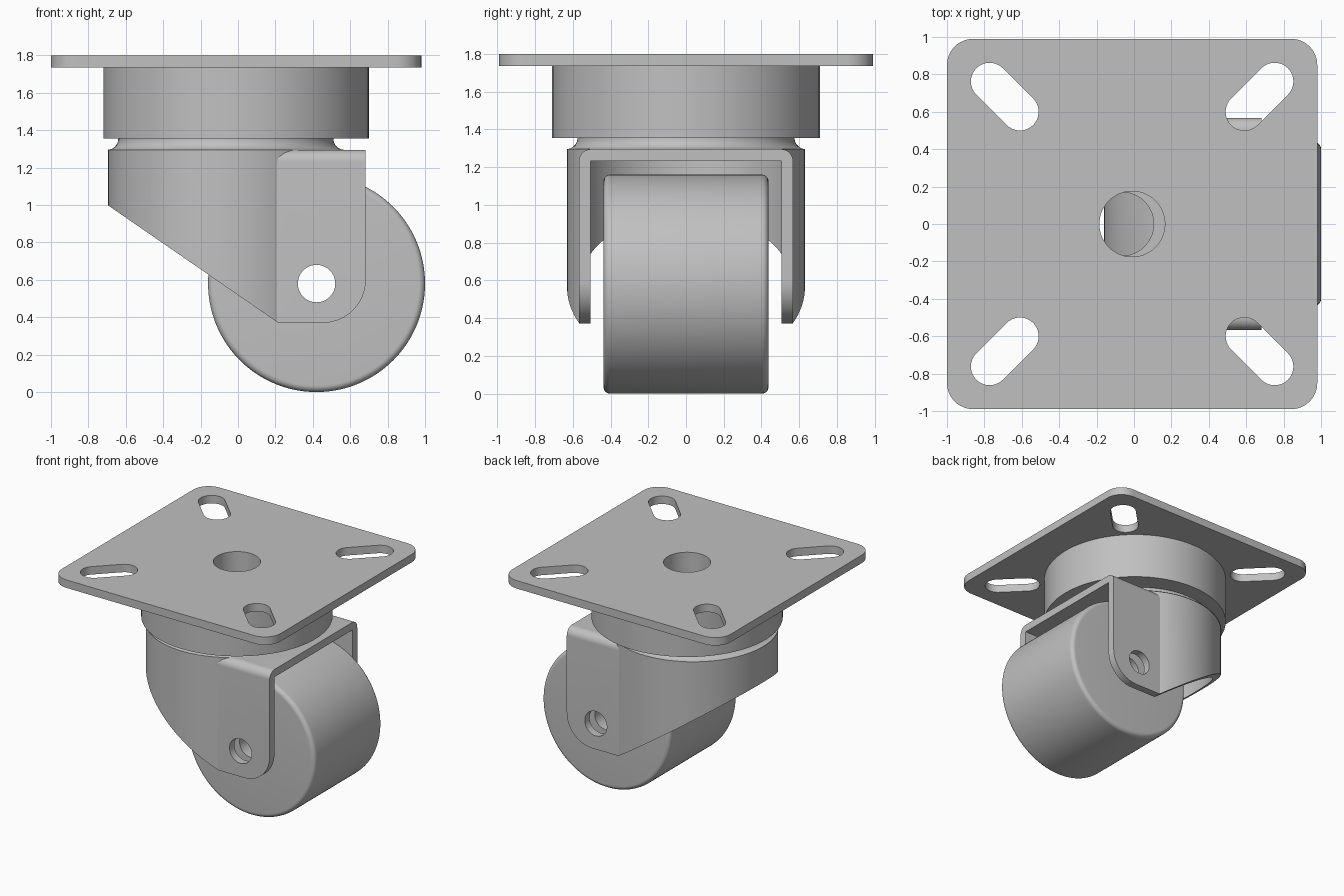
import bpy, bmesh, math
from math import cos, sin, pi

if "Cube" in bpy.data.objects:
    bpy.data.objects.remove(bpy.data.objects["Cube"])

steel = bpy.data.materials.new("plain grey")
steel.diffuse_color = (0.53, 0.53, 0.53, 1)
steel.use_nodes = True
steel.node_tree.nodes["Principled BSDF"].inputs["Base Color"].default_value = steel.diffuse_color

PX = -0.01           # plate and housing centre in x
SX = -0.065          # fork swivel centre in x
WX, WZ = 0.42, 0.58  # wheel axle


def arc(cx, cy, r, a0, a1, n=12):
    return [(cx + r * cos(math.radians(a0 + (a1 - a0) * i / n)),
             cy + r * sin(math.radians(a0 + (a1 - a0) * i / n))) for i in range(n + 1)]


def circle(cx, cy, r, n=96):
    return arc(cx, cy, r, 0, 360, n)[:-1]


def finish(name, bm):
    bmesh.ops.recalc_face_normals(bm, faces=bm.faces)
    me = bpy.data.meshes.new(name)
    bm.to_mesh(me)
    bm.free()
    me.materials.append(steel)
    ob = bpy.data.objects.new(name, me)
    bpy.context.collection.objects.link(ob)
    return ob


def prism(name, pts, axis, lo, hi):
    """Extrude a 2D outline along an axis."""
    place = {'x': lambda a, b, t: (t, a, b),
             'y': lambda a, b, t: (a, t, b),
             'z': lambda a, b, t: (a, b, t)}[axis]
    bm = bmesh.new()
    low = [bm.verts.new(place(a, b, lo)) for a, b in pts]
    top = [bm.verts.new(place(a, b, hi)) for a, b in pts]
    bm.faces.new(low)
    bm.faces.new(top)
    n = len(pts)
    for i in range(n):
        j = (i + 1) % n
        bm.faces.new((low[i], low[j], top[j], top[i]))
    return finish(name, bm)


def lathe(name, profile, place, n=96):
    """Revolve a closed (radius, height) profile into a ring."""
    bm = bmesh.new()
    rings = [[bm.verts.new(place(r * cos(2 * pi * k / n), r * sin(2 * pi * k / n), h))
              for r, h in profile] for k in range(n)]
    m = len(profile)
    for k in range(n):
        a, b = rings[k], rings[(k + 1) % n]
        for i in range(m):
            j = (i + 1) % m
            bm.faces.new((a[i], a[j], b[j], b[i]))
    return finish(name, bm)


def boolean(ob, other, op='DIFFERENCE'):
    mod = ob.modifiers.new(op.lower(), 'BOOLEAN')
    mod.operation, mod.solver, mod.object = op, 'EXACT', other
    bpy.context.view_layer.objects.active = ob
    bpy.ops.object.modifier_apply(modifier=mod.name)
    bpy.data.objects.remove(other)


# Mounting plate with rounded corners, centre hole and four diagonal slots
h, r = 0.99, 0.14
outline = []
for k, (sx, sy) in enumerate([(1, 1), (-1, 1), (-1, -1), (1, -1)]):
    outline += arc(PX + sx * (h - r), sy * (h - r), r, 90 * k, 90 * k + 90)
plate = prism("mounting_plate", outline, 'z', 1.735, 1.80)
boolean(plate, prism("hole_cutter", circle(PX, 0, 0.175), 'z', 1.6, 1.9))
for k in range(4):
    a = 45 + 90 * k
    ca, sa = cos(math.radians(a)), sin(math.radians(a))
    d0, d1 = 0.60 * 2 ** 0.5, 0.762 * 2 ** 0.5
    slot = (arc(PX + d1 * ca, d1 * sa, 0.1, a - 90, a + 90, 20)
            + arc(PX + d0 * ca, d0 * sa, 0.1, a + 90, a + 270, 20))
    boolean(plate, prism("slot_cutter", slot, 'z', 1.6, 1.9))

# Swivel housing under the plate
housing = lathe("swivel_housing", [(0.175, 1.355), (0.71, 1.355), (0.71, 1.735), (0.175, 1.735)],
                lambda x, y, z: (PX + x, y, z))

# Filleted neck between housing and fork
neck = lathe("swivel_neck", [(0.17, 1.295)] + arc(0.635, 1.355, 0.06, 270, 180, 10) + [(0.17, 1.355)],
             lambda x, y, z: (SX + x, y, z))

# Fork: round back joined to a folded front, hollowed and trimmed to its side outline
fork = prism("fork", circle(SX, 0, 0.63, 128), 'z', 0.2, 1.295)
fold = ([(-0.567, 0.2), (0.567, 0.2)] + arc(0.502, 1.23, 0.065, 0, 90)
        + arc(-0.502, 1.23, 0.065, 90, 180))
boolean(fork, prism("front_fold", fold, 'x', SX, 0.683), 'UNION')
cavity = prism("cavity", circle(SX, 0, 0.567, 128), 'z', 0.0, 1.232)
boolean(cavity, prism("cavity_front", [(-0.505, -0.1), (0.505, -0.1), (0.505, 1.232), (-0.505, 1.232)],
                      'x', SX, 0.9), 'UNION')
boolean(fork, cavity)
side = ([(-0.9, 1.5), (-0.9, 1.14), (0.215, 0.37)] + arc(0.453, 0.60, 0.23, 270, 360, 20)
        + [(0.683, 1.5)])
boolean(fork, prism("side_outline", side, 'y', -1, 1), 'INTERSECT')
boolean(fork, prism("axle_cutter", circle(WX, WZ, 0.1, 64), 'y', -1, 1))
boolean(fork, prism("roof_cutter", circle(SX, 0, 0.17), 'z', 1.1, 1.4))

# Wheel with rounded rims and axle bore
f, w, R = 0.035, 0.437, 0.58
wheel = lathe("wheel", [(0.1, -w)] + arc(R - f, -w + f, f, 270, 360, 8)
              + arc(R - f, w - f, f, 0, 90, 8) + [(0.1, w)],
              lambda x, z, y: (WX + x, y, WZ + z), 128)

# Smooth curved faces, keep edges sharp
for ob in bpy.context.collection.objects:
    ob.select_set(True)
bpy.context.view_layer.objects.active = wheel
bpy.ops.object.shade_smooth_by_angle(angle=math.radians(25))
